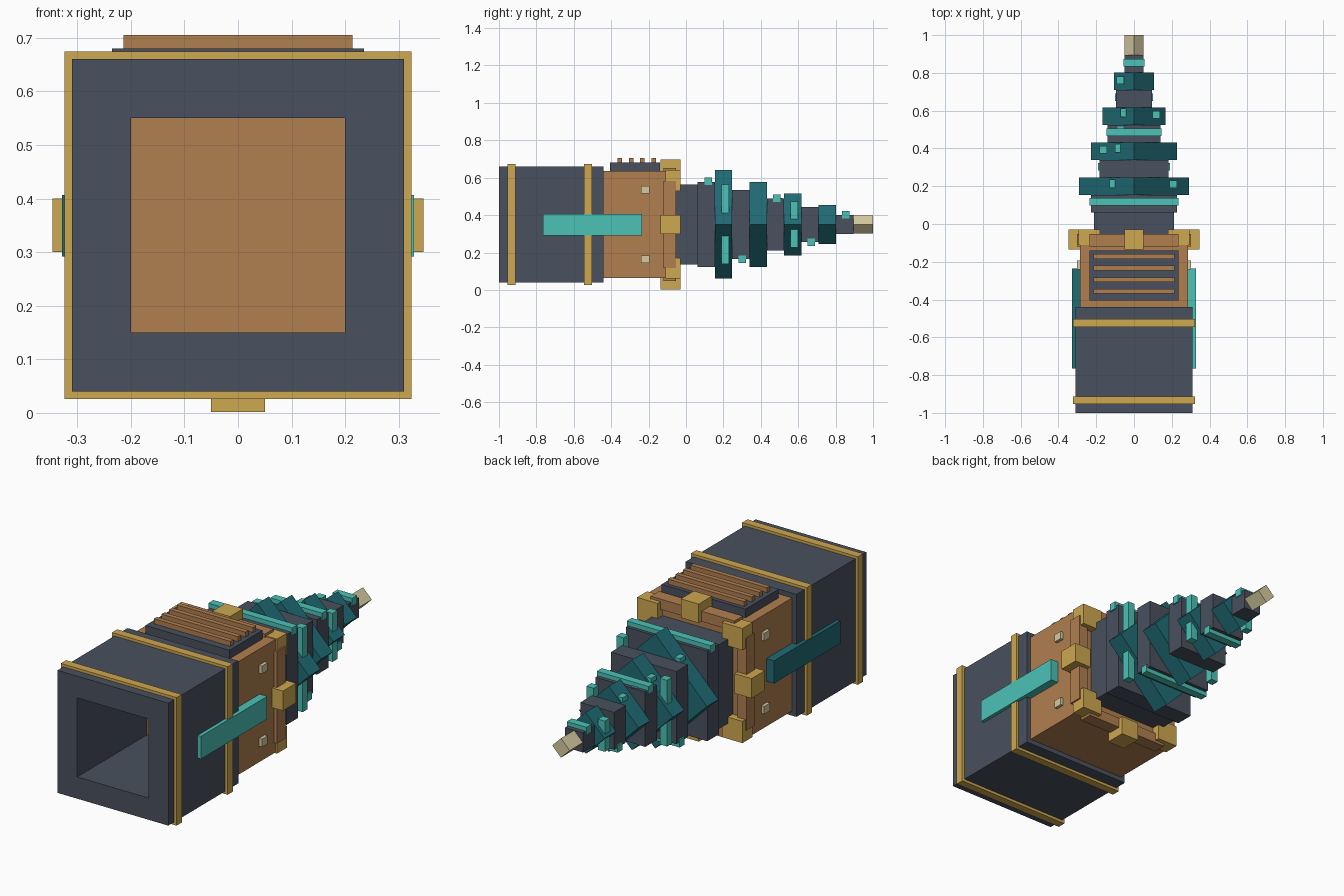
import bpy
from math import pi, sqrt

default = bpy.data.objects.get("Cube")
if default:
    bpy.data.objects.remove(default, do_unlink=True)

MID = 0.35  # height of the long axis


def material(name, *rgb):
    linear = [((c / 255 + 0.055) / 1.055) ** 2.4 for c in rgb] + [1]
    m = bpy.data.materials.new(name)
    m.use_nodes = True
    m.diffuse_color = linear
    m.node_tree.nodes["Principled BSDF"].inputs["Base Color"].default_value = linear
    return m


STEEL = material("dark steel", 73, 81, 94)
COPPER = material("copper", 176, 126, 79)
GOLD = material("gold", 206, 168, 80)
AQUA = material("light teal", 76, 194, 182)
TEAL = material("dark teal", 32, 108, 118)
CREAM = material("cream", 214, 204, 160)


def box(name, mat, x, y, z, turn=0):
    """Box from (low, high) ranges, optionally turned about the long axis."""
    centre = [(a + b) / 2 for a, b in (x, y, z)]
    bpy.ops.mesh.primitive_cube_add(size=1, location=centre, rotation=(0, turn, 0))
    ob = bpy.context.object
    ob.name = name
    ob.scale = [b - a for a, b in (x, y, z)]
    bpy.ops.object.transform_apply(location=False, rotation=True, scale=True)
    ob.data.materials.append(mat)
    return ob


def square(name, mat, half, y0, y1, turn=0):
    return box(name, mat, (-half, half), (y0, y1), (MID - half, MID + half), turn)


def span(c, half):
    return (c - half, c + half)


# Hollow square sleeve: open tube thickened inwards
sleeve = square("sleeve", STEEL, 0.31, -1, -0.44)
mesh = sleeve.data
import bmesh
bm = bmesh.new()
bm.from_mesh(mesh)
ends = [f for f in bm.faces if abs(f.normal.y) > 0.9]
bmesh.ops.delete(bm, geom=ends, context='FACES_ONLY')
bm.to_mesh(mesh)
bm.free()
wall = sleeve.modifiers.new("wall", 'SOLIDIFY')
wall.thickness = 0.11
wall.offset = -1
wall.use_even_offset = True

# Gold bands round the sleeve
for name, y in (("front_band", -0.933), ("rear_band", -0.524)):
    band = square(name, GOLD, 0.324, y - 0.021, y + 0.021)
    bm = bmesh.new()
    bm.from_mesh(band.data)
    ends = [f for f in bm.faces if abs(f.normal.y) > 0.9]
    bmesh.ops.delete(bm, geom=ends, context='FACES_ONLY')
    bm.to_mesh(band.data)
    bm.free()
    rim = band.modifiers.new("rim", 'SOLIDIFY')
    rim.thickness = 0.02
    rim.offset = -1
    rim.use_even_offset = True

# Motor housing
square("housing", COPPER, 0.286, -0.441, -0.07)

# Vent with slats on top
box("vent", STEEL, (-0.235, 0.235), (-0.405, -0.14), (0.63, 0.68))
for i in range(4):
    box("vent_slat", COPPER, (-0.214, 0.214), span(-0.355 + 0.061 * i, 0.012), (0.67, 0.705))

# Side strips, rivets, collar bars and clamps, mirrored left and right
for s, side, strip in ((1, "left", AQUA), (-1, "right", TEAL)):
    def across(a, b):
        return tuple(sorted((s * a, s * b)))

    box(side + "_strip", strip, across(0.285, 0.328), (-0.765, -0.235), (0.292, 0.407))
    box(side + "_collar_bar", COPPER, across(0.25, 0.302), (-0.12, -0.053), span(MID, 0.233))
    box(side + "_clamp", GOLD, across(0.25, 0.346), (-0.135, -0.03), span(MID, 0.05))
    for v in (-1, 1):
        box(side + "_rivet", CREAM, across(0.28, 0.302), span(-0.217, 0.023), span(MID + v * 0.185, 0.02))
        box(side + "_corner_clamp", GOLD, across(0.18, 0.295), (-0.11, -0.03), span(MID + v * 0.235, 0.055))

for v, side in ((1, "top"), (-1, "bottom")):
    box(side + "_collar_bar", COPPER, (-0.235, 0.235), (-0.12, -0.053), span(MID + v * 0.277, 0.026))
    box(side + "_clamp", GOLD, (-0.05, 0.05), (-0.135, -0.03), span(MID + v * 0.3, 0.048))

# Drill: square steel steps alternating with diamond-turned teal steps
square("drill_base", STEEL, 0.213, -0.08, 0.065)
STEP = 0.0925
for i in range(5):
    y = 0.062 + 2 * STEP * i
    square("drill_step", STEEL, 0.228 - 0.0445 * i, y, y + STEP)
    if i < 4:
        half = (0.29 - 0.0617 * i) / sqrt(2)
        square("drill_blade", TEAL, half, y + STEP, y + 2 * STEP, pi / 4)
square("drill_tip", CREAM, 0.049 / sqrt(2), 0.89, 1.0, pi / 4)

# Teal bars winding round the drill: top, left, bottom, right
for i in range(9):
    reach = 0.235 - 0.0225 * i
    y = span(0.118 + 0.092 * i, 0.02)
    sign = 1 if i % 4 < 2 else -1
    offset = sign * (reach - 0.004)
    if i % 2 == 0:
        box("spiral_bar", AQUA, span(0, reach), y, span(MID + offset, 0.02))
    else:
        box("spiral_bar", AQUA, span(offset, 0.02), y, span(MID, reach))

# Small studs along the top of the drill
for i in range(5):
    box("drill_stud", AQUA, span(-0.115 + 0.0145 * i, 0.015),
        span(0.213 + 0.094 * i, 0.022), span(0.532 - 0.0175 * i, 0.012))
